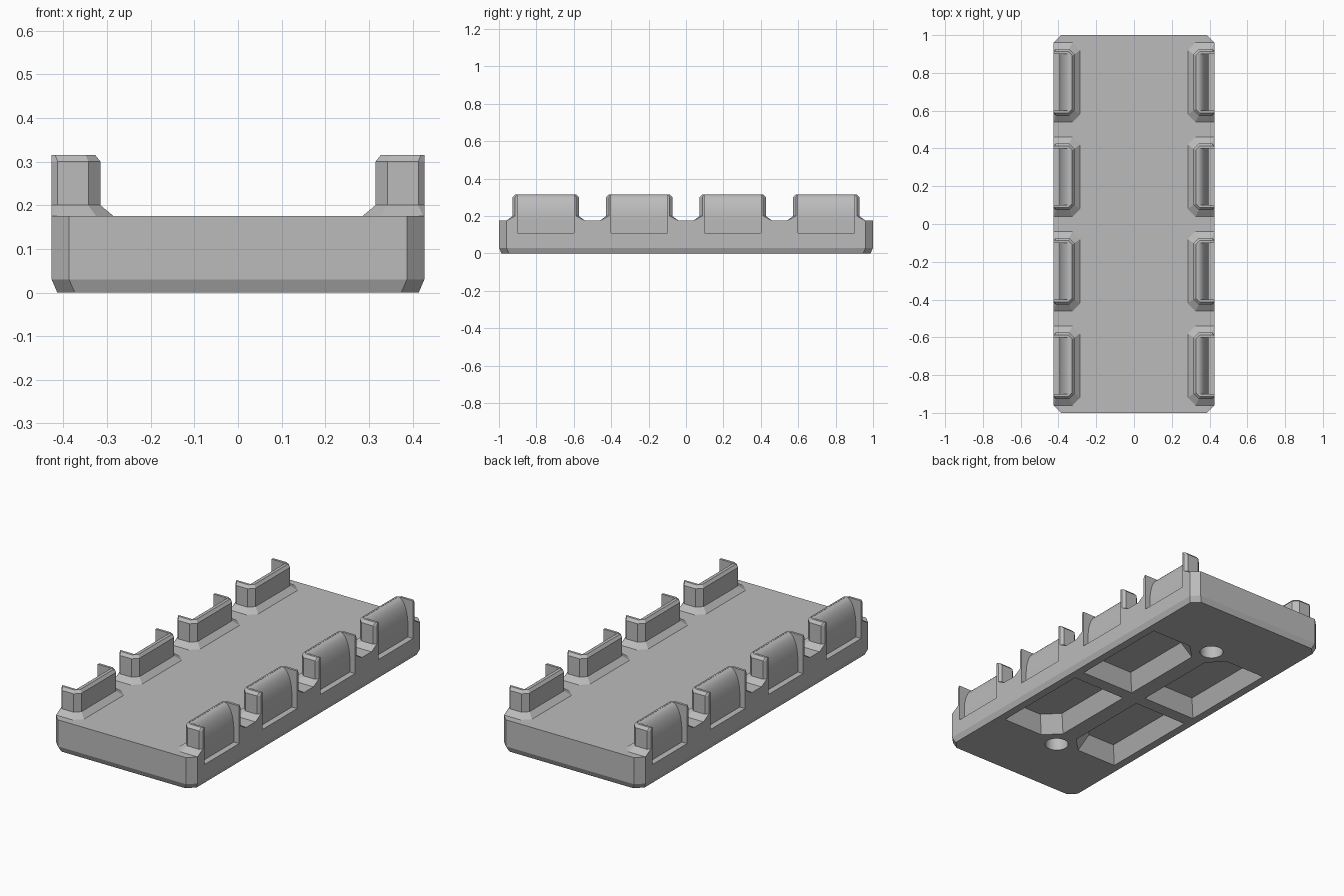
import bpy, bmesh, math

cube = bpy.data.objects.get("Cube")
if cube:
    bpy.data.objects.remove(cube, do_unlink=True)

grey = bpy.data.materials.new("plain grey")
grey.use_nodes = True
GREY = (0.5, 0.5, 0.5, 1)
grey.diffuse_color = GREY
grey.node_tree.nodes["Principled BSDF"].inputs["Base Color"].default_value = GREY

HX, HY, DECK = 0.427, 1.0, 0.175
CENTRES = [-0.75, -0.25, 0.25, 0.75]


def loft(bm, rings):
    """Closed solid through rings of matching points."""
    loops = [[bm.verts.new(p) for p in ring] for ring in rings]
    n = len(loops[0])
    for a, b in zip(loops, loops[1:]):
        for i in range(n):
            j = (i + 1) % n
            bm.faces.new((a[i], a[j], b[j], b[i]))
    bm.faces.new(loops[0])
    bm.faces.new(loops[-1])


def make(name, bm):
    bmesh.ops.recalc_face_normals(bm, faces=bm.faces)
    mesh = bpy.data.meshes.new(name)
    bm.to_mesh(mesh)
    bm.free()
    mesh.materials.append(grey)
    obj = bpy.data.objects.new(name, mesh)
    bpy.context.collection.objects.link(obj)
    return obj


def activate(obj):
    bpy.ops.object.select_all(action="DESELECT")
    obj.select_set(True)
    bpy.context.view_layer.objects.active = obj


def cut(obj, cutter):
    cutter.hide_render = True
    activate(obj)
    mod = obj.modifiers.new("cut", "BOOLEAN")
    mod.operation, mod.solver, mod.object = "DIFFERENCE", "EXACT", cutter
    bpy.ops.object.modifier_apply(modifier=mod.name)


# Base slab with chamfered corners and a tapered foot
def slab_ring(z, inset):
    x, y, c = HX - inset, HY - inset, 0.04
    quarter = [(x, y - c), (x - c, y)]
    half = quarter + [(-px, py) for px, py in reversed(quarter)]
    return [(px, py, z) for px, py in half + [(-px, -py) for px, py in half]]


bm = bmesh.new()
loft(bm, [slab_ring(0, 0.013), slab_ring(0.03, 0), slab_ring(DECK, 0)])
base = make("base", bm)


# Upright blocks: flared foot, chamfered body and top
def block_ring(sx, cy, z, inner, half, chamfer, outer):
    side = [(HX, half - outer), (HX - outer, half),
            (inner + chamfer, half), (inner, half - chamfer)]
    pts = side + [(x, -y) for x, y in reversed(side)]
    return [(sx * x, cy + y, z) for x, y in pts]


LEVELS = [(DECK, 0.285, 0.21, 0.04, 0.003), (0.2, 0.315, 0.177, 0.028, 0.014),
          (0.3, 0.315, 0.177, 0.028, 0.014), (0.315, 0.327, 0.163, 0.022, 0.008)]
bm = bmesh.new()
for sx in (1, -1):
    for cy in CENTRES:
        loft(bm, [block_ring(sx, cy, *level) for level in LEVELS])
blocks = make("side_blocks", bm)

# Outer recesses with a rounded back wall
arc = [(0.336 + 0.059 * math.cos(a), DECK + 0.139 * math.sin(a))
       for a in (math.pi / 2 * i / 14 for i in range(15))]
profile = [(0.5, 0.11), (0.395, 0.11)] + arc + [(0.336, 0.4), (0.5, 0.4)]
bm = bmesh.new()
for sx in (1, -1):
    for cy in CENTRES:
        loft(bm, [[(sx * x, cy + dy, z) for x, z in profile] for dy in (-0.15, 0.15)])
recess = make("recess_cutter", bm)
cut(base, recess)
cut(blocks, recess)


# Underside pockets, clipped beside the screw holes
def pocket_ring(sx, sy, z, s):
    x0, x1, y0, y1, c = 0.045 + s, 0.37 - s, 0.035 + s, 0.6 - s, 0.08
    pts = [(x0, y0), (x1, y0), (x1, y1), (x0 + c, y1), (x0, y1 - c)]
    return [(sx * x, sy * y, z) for x, y in pts]


bm = bmesh.new()
for sx in (1, -1):
    for sy in (1, -1):
        loft(bm, [pocket_ring(sx, sy, -0.02, -0.009), pocket_ring(sx, sy, 0.09, 0.04)])
pockets = make("pocket_cutter", bm)
cut(base, pockets)

# Blind screw holes
bm = bmesh.new()
turn = [2 * math.pi * i / 32 for i in range(32)]
for cy in (-0.625, 0.625):
    loft(bm, [[(0.06 * math.cos(a), cy + 0.06 * math.sin(a), z) for a in turn]
              for z in (-0.05, 0.12)])
holes = make("hole_cutter", bm)
cut(base, holes)

for cutter in (recess, pockets, holes):
    bpy.data.objects.remove(cutter, do_unlink=True)

for obj in (base, blocks):
    activate(obj)
    bpy.ops.object.shade_smooth_by_angle(angle=math.radians(20))
